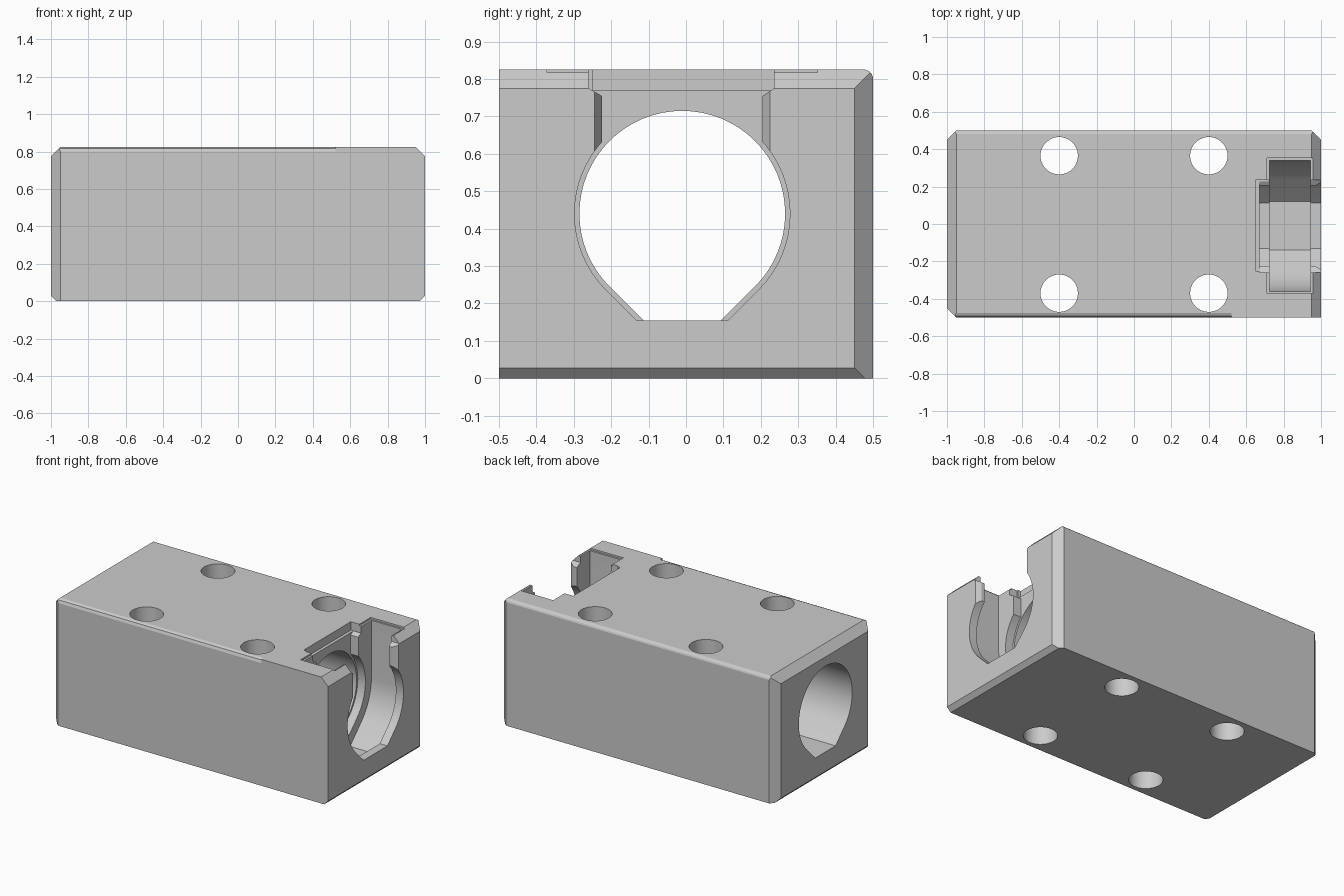
import bpy, bmesh, math
from mathutils import Vector

default = bpy.data.objects.get("Cube")
if default:
    bpy.data.objects.remove(default, do_unlink=True)

grey = bpy.data.materials.new("plain grey")
grey.use_nodes = True
colour = (0.6, 0.6, 0.6, 1)
grey.diffuse_color = colour
grey.node_tree.nodes["Principled BSDF"].inputs["Base Color"].default_value = colour

L, W, H = 1.0, 0.5, 0.825      # half length, half width, height
CY, CZ = -0.01, 0.44           # bore axis


def new_object(name, bm):
    bmesh.ops.recalc_face_normals(bm, faces=bm.faces)
    mesh = bpy.data.meshes.new(name)
    bm.to_mesh(mesh)
    bm.free()
    mesh.materials.append(grey)
    obj = bpy.data.objects.new(name, mesh)
    bpy.context.collection.objects.link(obj)
    return obj


def prism(name, profile, lo, hi, axis="x"):
    """Extrude a closed profile along x (y, z points) or z (x, y points)."""
    bm = bmesh.new()
    place = (lambda p, t: (t, p[0], p[1])) if axis == "x" else (lambda p, t: (p[0], p[1], t))
    face = bm.faces.new([bm.verts.new(place(p, lo)) for p in profile])
    made = bmesh.ops.extrude_face_region(bm, geom=[face])["geom"]
    step = Vector(place((0, 0), hi - lo))
    bmesh.ops.translate(bm, vec=step, verts=[v for v in made if isinstance(v, bmesh.types.BMVert)])
    return new_object(name, bm)


def rect(a0, a1, b0, b1):
    return [(a0, b0), (a1, b0), (a1, b1), (a0, b1)]


def round_with_flat(r, floor):
    """Circle whose lower sides run at 45 degrees to a flat floor."""
    n = 48
    pts = []
    for i in range(n + 1):
        a = math.radians(-45 + 270 * i / n)
        pts.append((CY + r * math.cos(a), CZ + r * math.sin(a)))
    half = r * math.sqrt(2) - (CZ - floor)
    return pts + [(CY - half, floor), (CY + half, floor)]


def disc(x, y, r, n=40):
    return [(x + r * math.cos(math.tau * i / n), y + r * math.sin(math.tau * i / n)) for i in range(n)]


# Solid block with planed edges
bm = bmesh.new()
bmesh.ops.create_cube(bm, size=1)
for v in bm.verts:
    v.co = (v.co.x * 2 * L, v.co.y * 2 * W, (v.co.z + 0.5) * H)


def plane_edge(normal, point):
    geom = bm.verts[:] + bm.edges[:] + bm.faces[:]
    cut = bmesh.ops.bisect_plane(bm, geom=geom, plane_co=point, plane_no=normal,
                                 clear_outer=True, dist=1e-5)
    edges = [e for e in cut["geom_cut"] if isinstance(e, bmesh.types.BMEdge)]
    bmesh.ops.contextual_create(bm, geom=edges)


c, b = 0.05, 0.028
for sx in (-1, 1):
    plane_edge((sx, 0, 1), (sx * (L - c), 0, H))
    plane_edge((sx, 0, -1), (sx * (L - b), 0, 0))
    plane_edge((sx, 1, 0), (sx * (L - c), W, 0))
plane_edge((-1, -1, 0), (c - L, -W, 0))
# Softened back top edge
for a in (22, 45, 68):
    n = Vector((0, math.cos(math.radians(a)), math.sin(math.radians(a))))
    plane_edge(n, Vector((0, W - 0.025, H - 0.025)) + n * 0.025)
block = new_object("bored_block", bm)

# Cutting shapes
cutters = [
    prism("bore", round_with_flat(0.275, 0.155), -1.1, 1.1),
    prism("mouth_bore", round_with_flat(0.288, 0.155), 0.67, 1.1),
    prism("slot", [(-0.225, CZ), (0.205, CZ), (0.205, 0.755), (0.235, 0.775), (0.235, 0.9),
                   (-0.26, 0.9), (-0.26, 0.775), (-0.225, 0.755)], 0.67, 1.1),
    prism("slot_rim", rect(-0.25, 0.235, 0.77, 0.9), 0.65, 0.72),
    prism("slot_flare", [(0.9, -0.22), (0.96, -0.22), (1.01, -0.25),
                         (1.01, 0.23), (0.96, 0.2), (0.9, 0.2)], CZ, 0.9, "z"),
    prism("ring_groove", round_with_flat(0.35, 0.075), 0.725, 0.945),
    prism("groove_entry", rect(CY - 0.35, CY + 0.35, CZ, 0.9), 0.725, 0.945),
    prism("groove_rim", rect(-0.372, 0.352, 0.814, 0.9), 0.712, 0.957),
    prism("front_edge", [(-0.505, 0.8), (-0.5, 0.8), (-0.493, 0.817), (-0.476, H),
                         (-0.476, 0.83), (-0.505, 0.83)], -1.1, 0.52),
]
# Four bolt holes
for x in (-0.4, 0.4):
    for y in (-0.37, 0.365):
        cutters.append(prism("bolt_hole", disc(x, y, 0.1), -0.1, 1, "z"))

bpy.context.view_layer.objects.active = block
block.select_set(True)
for cutter in cutters:
    cutter.hide_render = True
    mod = block.modifiers.new(cutter.name, "BOOLEAN")
    mod.operation = "DIFFERENCE"
    mod.solver = "EXACT"
    mod.object = cutter
    bpy.ops.object.modifier_apply(modifier=mod.name)
    bpy.data.objects.remove(cutter, do_unlink=True)

bpy.ops.object.shade_smooth_by_angle(angle=math.radians(20))
